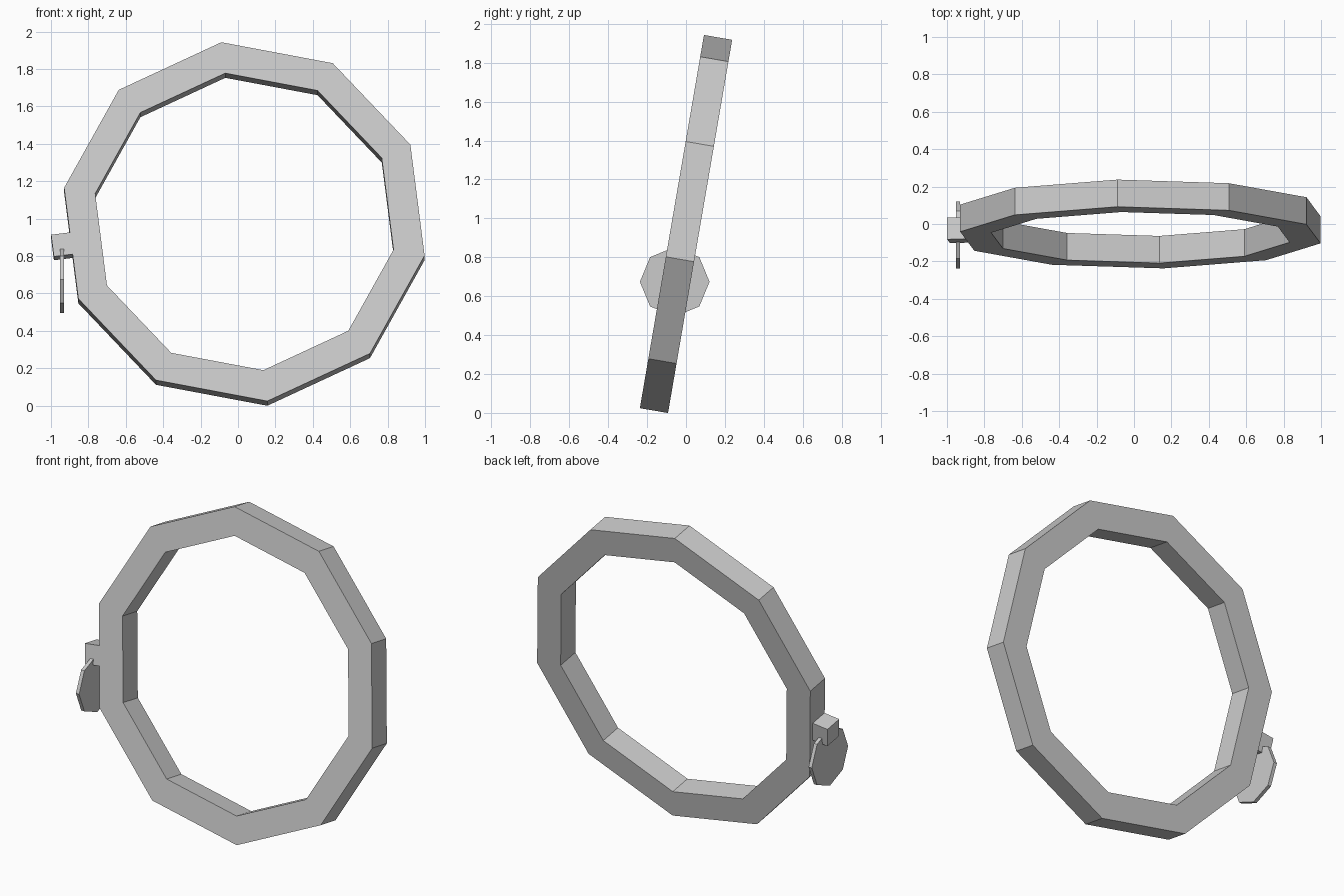
import bpy, bmesh
from math import cos, sin, pi, radians
from mathutils import Matrix

if "Cube" in bpy.data.objects:
    bpy.data.objects.remove(bpy.data.objects["Cube"])

# Shared tilted frame of the ring: local z faces the front (-y), local y points up
TILT = radians(9.75)
FRAME = (Matrix.Translation((0.034, 0, 0.971))
         @ Matrix.Rotation(-TILT, 4, 'X') @ Matrix.Rotation(pi / 2, 4, 'X'))


def finish(name, bm, matrix):
    bmesh.ops.transform(bm, matrix=matrix, verts=bm.verts)
    bmesh.ops.recalc_face_normals(bm, faces=bm.faces)
    mesh = bpy.data.meshes.new(name)
    bm.to_mesh(mesh)
    bm.free()
    obj = bpy.data.objects.new(name, mesh)
    bpy.context.collection.objects.link(obj)
    return obj


# Ten-sided ring with a square cross-section
SIDES, START = 10, radians(97.2)
PROFILE = [(0.981, 0.0735), (0.812, 0.0735), (0.812, -0.0735), (0.981, -0.0735)]
bm = bmesh.new()
loops = []
for i in range(SIDES):
    a = START + 2 * pi * i / SIDES
    loops.append([bm.verts.new((r * cos(a), r * sin(a), h)) for r, h in PROFILE])
for i in range(SIDES):
    p, q = loops[i], loops[(i + 1) % SIDES]
    for j in range(4):
        k = (j + 1) % 4
        bm.faces.new((p[j], p[k], q[k], q[j]))
finish("ring", bm, FRAME)

# Small block mounted on the middle of one ring side
bm = bmesh.new()
bmesh.ops.create_cube(bm, size=1)
place = (Matrix.Rotation(radians(187.2), 4, 'Z') @ Matrix.Translation((0.976, 0, 0.012))
         @ Matrix.Diagonal((0.116, 0.119, 0.118, 1)))
finish("mounting_block", bm, FRAME @ place)

# Thin octagonal disc hanging upright from the block
bm = bmesh.new()
bmesh.ops.create_cone(bm, cap_ends=True, segments=8, radius1=0.179, radius2=0.179, depth=0.022)
finish("hanging_disc", bm,
       Matrix.Translation((-0.941, -0.058, 0.674)) @ Matrix.Rotation(pi / 2, 4, 'Y'))
